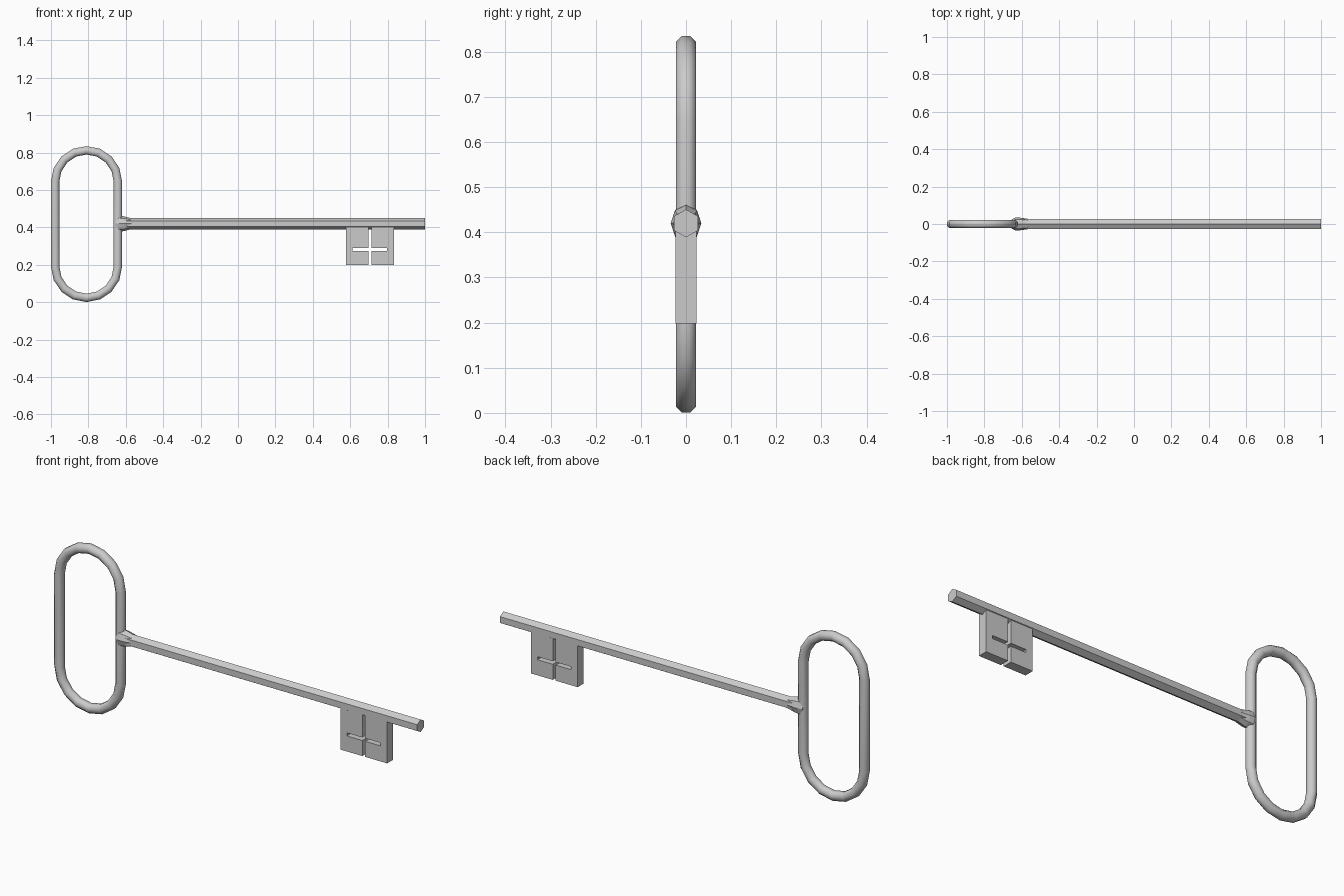
import bpy, bmesh
from math import pi, cos, sin, radians

if "Cube" in bpy.data.objects:
    bpy.data.objects.remove(bpy.data.objects["Cube"])

ZC = 0.42  # height of the key axis


def make_object(name, bm, smooth=True):
    bmesh.ops.recalc_face_normals(bm, faces=bm.faces)
    me = bpy.data.meshes.new(name)
    bm.to_mesh(me)
    bm.free()
    ob = bpy.data.objects.new(name, me)
    bpy.context.collection.objects.link(ob)
    if smooth:
        bpy.ops.object.select_all(action='DESELECT')
        ob.select_set(True)
        bpy.context.view_layer.objects.active = ob
        bpy.ops.object.shade_smooth_by_angle(angle=radians(46))
    return ob


def loft(name, sections, closed=False, smooth=True):
    """Skin a list of equal-length point rings."""
    bm = bmesh.new()
    rings = [[bm.verts.new(p) for p in s] for s in sections]
    n = len(rings[0])
    pairs = list(zip(rings, rings[1:]))
    if closed:
        pairs.append((rings[-1], rings[0]))
    else:
        bm.faces.new(rings[0])
        bm.faces.new(rings[-1])
    for a, b in pairs:
        for i in range(n):
            j = (i + 1) % n
            bm.faces.new((a[i], a[j], b[j], b[i]))
    return make_object(name, bm, smooth)


# Bow: octagonal tube around a stadium path
TUBE, ARC, STRAIGHT = 0.0243, 0.1675, 0.227
sections = []
for base, sign in ((0, 1), (pi, -1)):
    for k in range(9):
        a = base + k * pi / 8
        ring = []
        for i in range(8):
            t = (i + 0.5) * pi / 4
            r = ARC + TUBE * cos(t)
            ring.append((-0.81 + r * cos(a), TUBE * sin(t),
                         0.418 + sign * STRAIGHT + r * sin(a)))
        sections.append(ring)
loft("bow", sections, closed=True)


# Rings across the x axis for shaft and collar
def ring_x(x, ry, rz, n, phase):
    return [(x, ry * cos(phase + i * 2 * pi / n), ZC + rz * sin(phase + i * 2 * pi / n))
            for i in range(n)]


loft("shaft", [ring_x(x, 0.031, 0.031, 6, pi / 2) for x in (-0.63, 1.0)], smooth=False)

# Flared collar where the shaft meets the bow
loft("collar", [ring_x(-0.655, 0.024, 0.034, 8, 0),
                ring_x(-0.635, 0.034, 0.042, 8, 0),
                ring_x(-0.612, 0.034, 0.04, 8, 0),
                ring_x(-0.57, 0.028, 0.029, 8, 0)], smooth=False)

# Bit: two mirrored plates with a cross-shaped gap between them
MID = 0.705
PROFILE = [(0.008, 0.41), (0.128, 0.41), (0.128, 0.198), (0.008, 0.198),
           (0.008, 0.275), (0.092, 0.275), (0.092, 0.29), (0.008, 0.29)]
for name, s in (("bit_inner", -1), ("bit_outer", 1)):
    loft(name, [[(MID + s * x, y, z) for x, z in PROFILE] for y in (-0.0235, 0.0235)],
         smooth=False)
